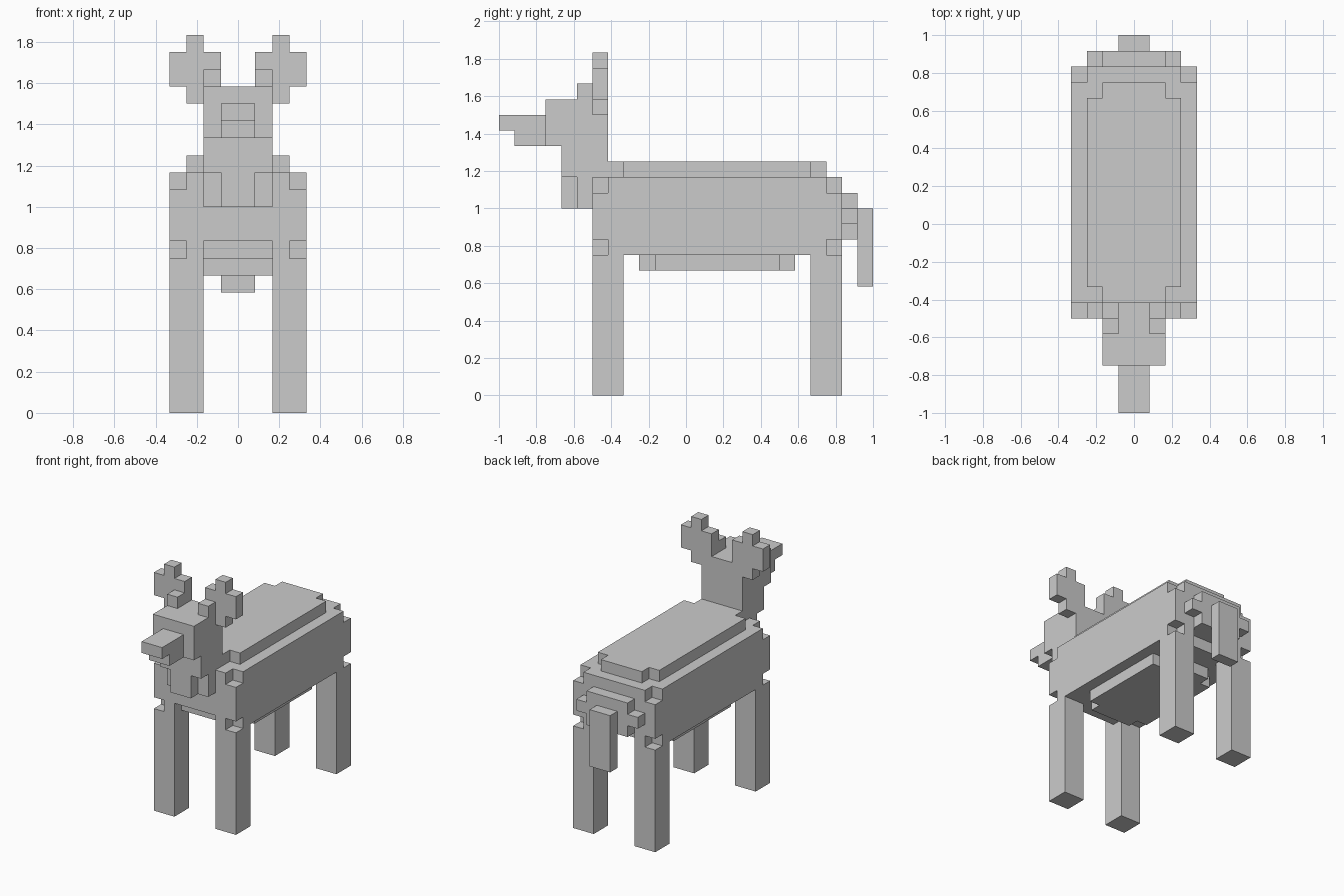
import bpy, bmesh
from math import radians
from mathutils import Vector

if "Cube" in bpy.data.objects:
    bpy.data.objects.remove(bpy.data.objects["Cube"])

U = 1 / 12  # one block


def box(x0, x1, y0, y1, z0, z1):
    return {(x, y, z) for x in range(x0, x1) for y in range(y0, y1) for z in range(z0, z1)}


def mirror(cells):
    return {(-1 - x, y, z) for x, y, z in cells}


parts = {}

# Body: long block, eight corner blocks and both lower end rows removed
body = box(-4, 4, -6, 10, 9, 14)
for y in (-6, 9):
    body -= {(x, y, z) for x in (-4, 3) for z in (9, 13)}
    body -= box(-2, 2, y, y + 1, 9, 10)
parts["body"] = body

# Stepped back, belly and rump layers
parts["back_ridge"] = box(-3, 3, -4, 8, 14, 15) | box(-2, 2, -5, 9, 14, 15)
parts["belly"] = box(-3, 3, -2, 6, 8, 9) | box(-2, 2, -3, 7, 8, 9)
parts["rump"] = box(-3, 3, 10, 11, 11, 12) | box(-2, 2, 10, 11, 10, 13)
parts["tail"] = box(-1, 1, 11, 12, 7, 12)

# Neck, head and snout
parts["neck"] = box(-2, 2, -8, -5, 14, 16) | box(-2, 2, -7, -6, 12, 14) | box(-1, 1, -8, -6, 12, 14)
parts["head"] = box(-2, 2, -9, -5, 16, 19)
parts["snout"] = box(-1, 1, -12, -9, 17, 18) | box(-1, 1, -11, -9, 16, 17)

# Mirrored pairs: legs, ears, antlers
pairs = {
    "front_leg": box(2, 4, -6, -4, 0, 9),
    "back_leg": box(2, 4, 8, 10, 0, 9),
    "ear": box(1, 2, -7, -6, 19, 20),
    "antler": box(2, 3, -6, -5, 18, 22) | box(1, 4, -6, -5, 19, 21),
}
for name, cells in pairs.items():
    parts[name + "_right"] = cells
    parts[name + "_left"] = mirror(cells)

solid = set().union(*parts.values())


def build(name, cells):
    """Make only the outward block faces, then merge the flat areas."""
    bm = bmesh.new()
    for c in cells:
        for axis in range(3):
            for s in (-1, 1):
                n = list(c)
                n[axis] += s
                if tuple(n) in solid:
                    continue
                a, b = (axis + 1) % 3, (axis + 2) % 3
                quad = []
                for da, db in ((0, 0), (1, 0), (1, 1), (0, 1))[::s]:
                    p = list(c)
                    p[axis] += (s + 1) // 2
                    p[a] += da
                    p[b] += db
                    quad.append(bm.verts.new(Vector(p) * U))
                bm.faces.new(quad)
    bmesh.ops.remove_doubles(bm, verts=bm.verts, dist=0.001)
    bmesh.ops.dissolve_limit(bm, angle_limit=radians(1), verts=bm.verts, edges=bm.edges)
    mesh = bpy.data.meshes.new(name)
    bm.to_mesh(mesh)
    bm.free()
    bpy.context.collection.objects.link(bpy.data.objects.new(name, mesh))


for name, cells in parts.items():
    build(name, cells)
